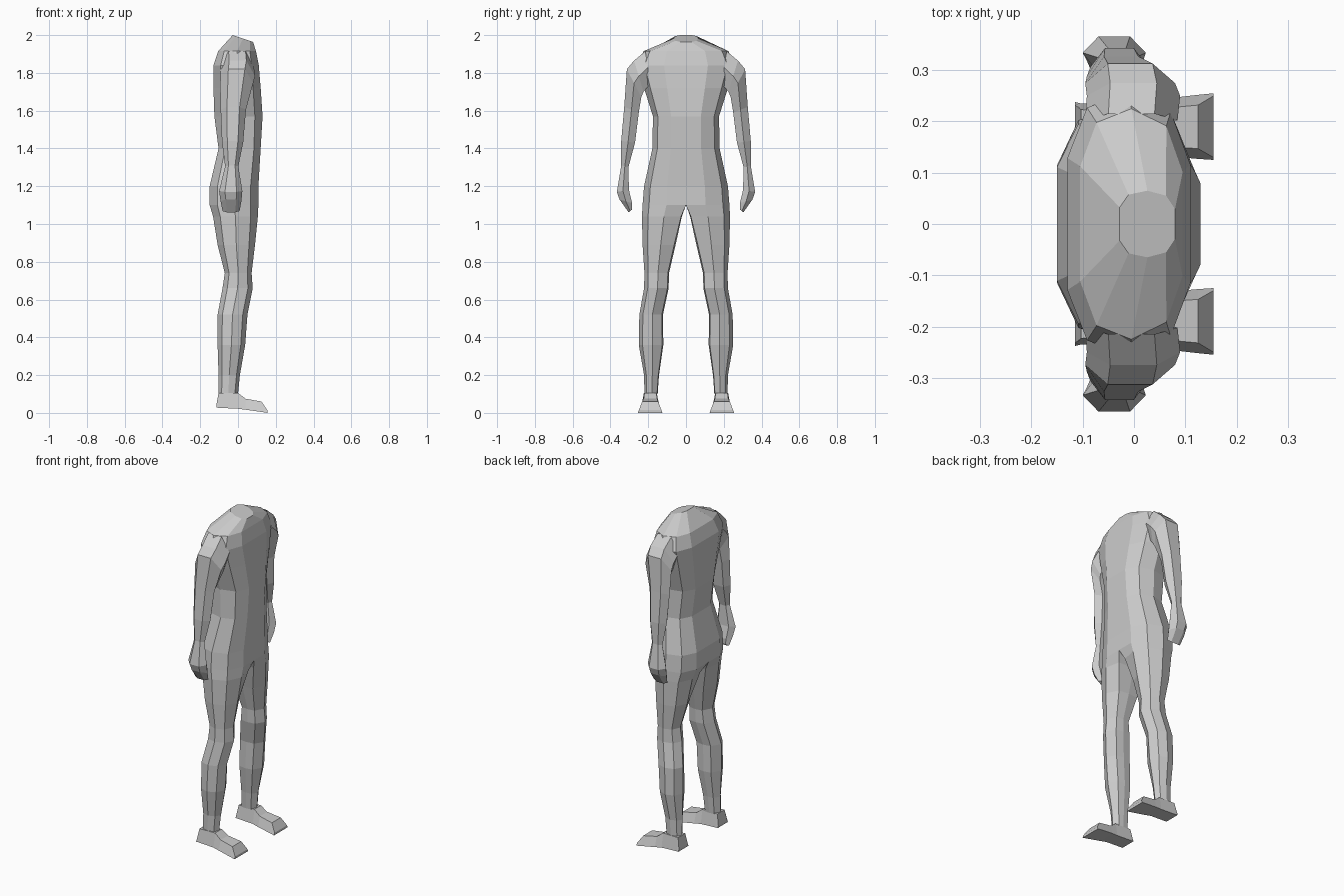
import bpy, bmesh


def loft(name, rings, cap_start=True, cap_end=True, mirror=True):
    """Skin a list of equal-length point rings; optionally mirror across y = 0."""
    bm = bmesh.new()
    rows = [[bm.verts.new(p) for p in ring] for ring in rings]
    n = len(rows[0])
    for a, b in zip(rows, rows[1:]):
        for i in range(n):
            j = (i + 1) % n
            bm.faces.new((a[i], a[j], b[j], b[i]))
    if cap_start:
        bm.faces.new(rows[0])
    if cap_end:
        bm.faces.new(rows[-1])
    bmesh.ops.recalc_face_normals(bm, faces=bm.faces)
    me = bpy.data.meshes.new(name)
    bm.to_mesh(me)
    bm.free()
    ob = bpy.data.objects.new(name, me)
    bpy.context.collection.objects.link(ob)
    if mirror:
        m = ob.modifiers.new("Mirror", 'MIRROR')
        m.use_axis = (False, True, False)
        m.use_clip = False
    return ob


# Half outline shared by torso and thigh: (depth -1..1, width 0..1)
HALF = [(1, 0), (1, .45), (.68, .85), (0, 1), (-.68, .88), (-1, .5), (-1, 0)]

# Torso: z, back x, front x, half width, tilt (back up / front down)
torso_spec = [
    (1.10, -.150, .108, .230, 0),
    (1.20, -.150, .108, .222, 0),
    (1.40, -.103, .120, .178, 0),
    (1.57, -.125, .130, .175, 0),
    (1.72, -.130, .120, .222, 0),
    (1.84, -.130, .110, .258, 0),
    (1.915, -.105, .095, .225, 0),
    (1.982, -.028, .080, .065, .018),
]


def torso_ring(z, xb, xf, w, tilt):
    c, d = (xb + xf) / 2, (xf - xb) / 2
    pts = [(c + u * d, v * w, z - u * tilt) for u, v in HALF]
    return pts + [(x, -y, zz) for x, y, zz in pts[-2:0:-1]]


loft("torso", [torso_ring(*s) for s in torso_spec], cap_start=False, mirror=False)

# Legs: z, back x, front x, inner y, outer y, inner corner rounding
leg_spec = [
    (1.10, -.150, .108, .000, .230, 0),
    (1.04, -.132, .105, .022, .233, .15),
    (.89, -.108, .090, .055, .230, .35),
    (.74, -.070, .072, .090, .220, .4),
    (.66, -.082, .078, .092, .222, .4),
    (.52, -.108, .050, .122, .247, .4),
    (.36, -.108, .038, .120, .250, .4),
    (.20, -.103, .010, .143, .222, .4),
    (.10, -.103, .000, .150, .220, .4),
]


def leg_ring(z, xb, xf, yi, yo, k):
    c, d = (xb + xf) / 2, (xf - xb) / 2
    pts = []
    for u, v in HALF + [(0, 0)]:
        if v == 0:
            u, v = u * (1 - k), v + (.12 * k if u else 0)
        pts.append((c + u * d, yi + v * (yo - yi), z))
    return pts


loft("legs", [leg_ring(*s) for s in leg_spec], cap_start=False, cap_end=False)

# Feet: x, sole z, top z, inner y, outer y, top inset
foot_spec = [
    (-.115, .028, .040, .140, .238, .006),
    (-.103, .027, .105, .142, .235, .012),
    (.000, .022, .105, .142, .235, .015),
    (.040, .017, .075, .135, .242, .018),
    (.125, .005, .060, .127, .252, .020),
    (.155, .000, .014, .125, .255, .005),
]
loft("feet", [[(x, y0, z0), (x, y1, z0), (x, y1 - t, z1), (x, y0 + t, z1)]
              for x, z0, z1, y0, y1, t in foot_spec])

# Arms and hands: inner (y, z), outer (y, z), back x, front x
arm_spec = [
    ((.190, 1.74), (.215, 1.915), -.095, .085),
    ((.225, 1.70), (.275, 1.865), -.092, .090),
    ((.237, 1.67), (.313, 1.82), -.095, .080),
    ((.250, 1.59), (.327, 1.62), -.092, .042),
    ((.270, 1.43), (.343, 1.44), -.085, .028),
    ((.305, 1.30), (.343, 1.31), -.068, .002),
    ((.302, 1.18), (.366, 1.17), -.100, .023),
    ((.285, 1.11), (.352, 1.13), -.092, .018),
    ((.287, 1.075), (.304, 1.062), -.082, .008),
]
ARM = [(.5, 1), (1, .5), (.6, 0), (-.6, 0), (-1, .5), (-.5, 1)]


def arm_ring(a, b, xb, xf):
    c, d = (xb + xf) / 2, (xf - xb) / 2
    return [(c + u * d, a[0] + v * (b[0] - a[0]), a[1] + v * (b[1] - a[1]))
            for u, v in ARM]


loft("arms", [arm_ring(*s) for s in arm_spec], cap_start=False)
